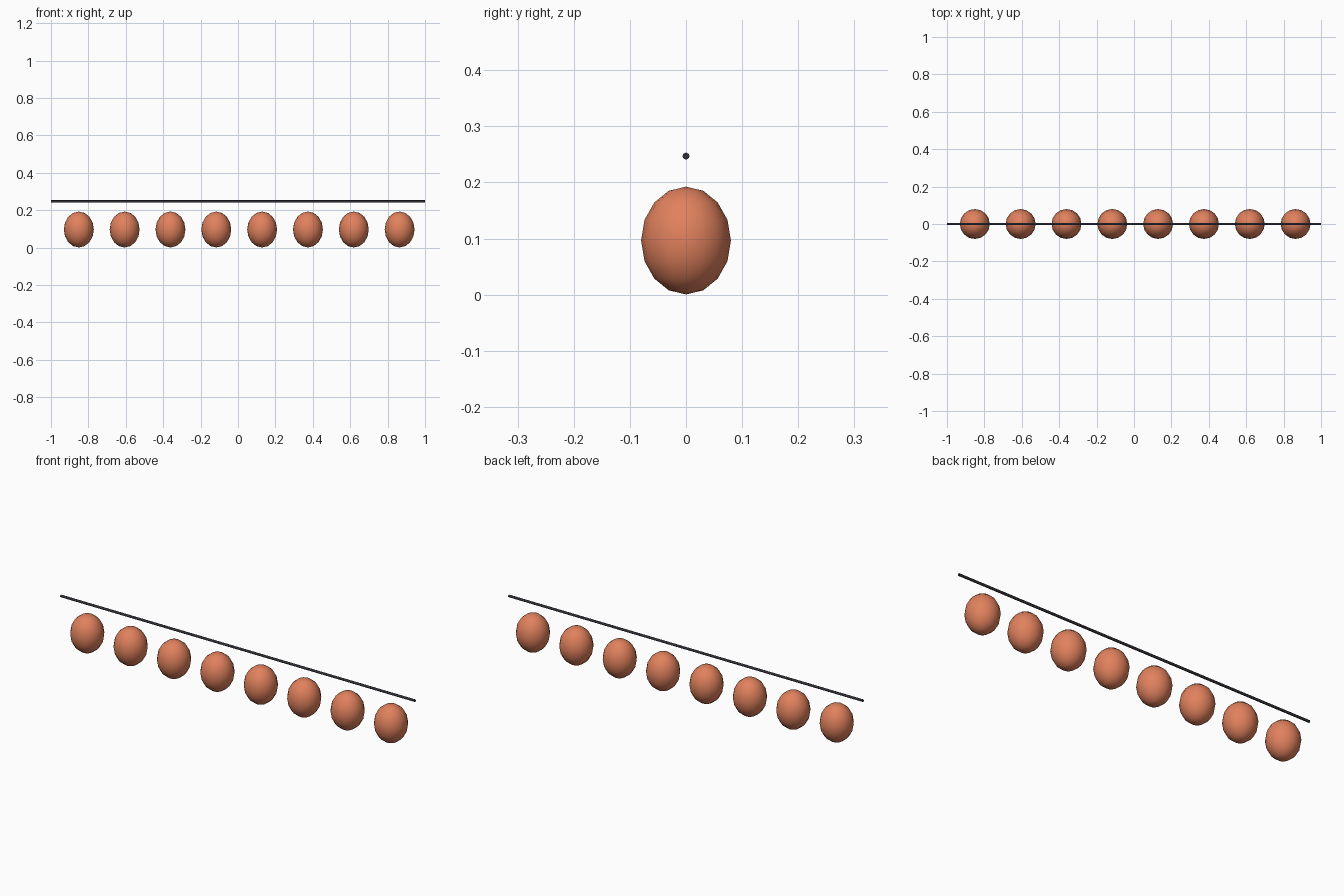
import bpy
from math import pi

if "Cube" in bpy.data.objects:
    bpy.data.objects.remove(bpy.data.objects["Cube"])


def material(name, rgb):
    m = bpy.data.materials.new(name)
    m.diffuse_color = (*rgb, 1)
    m.use_nodes = True
    m.node_tree.nodes["Principled BSDF"].inputs["Base Color"].default_value = m.diffuse_color
    return m


ORANGE = material("orange_paper", (0.75, 0.22, 0.11))
DARK = material("dark_wire", (0.03, 0.03, 0.04))

# Straight wire along x
bpy.ops.mesh.primitive_cylinder_add(vertices=8, radius=0.0063, depth=2,
                                    location=(0, 0, 0.247), rotation=(0, pi / 2, 0))
wire = bpy.context.object
wire.name = "wire"
wire.data.materials.append(DARK)
bpy.ops.object.shade_smooth_by_angle(angle=pi / 3)

# Row of eight slightly tall round lanterns below the wire
for i in range(8):
    bpy.ops.mesh.primitive_uv_sphere_add(segments=16, ring_count=8, radius=0.08,
                                         location=(-0.851 + 0.245 * i, 0, 0.0965))
    lantern = bpy.context.object
    lantern.name = f"lantern_{i + 1}"
    lantern.scale.z = 1.2
    lantern.data.materials.append(ORANGE)
    bpy.ops.object.shade_smooth()
